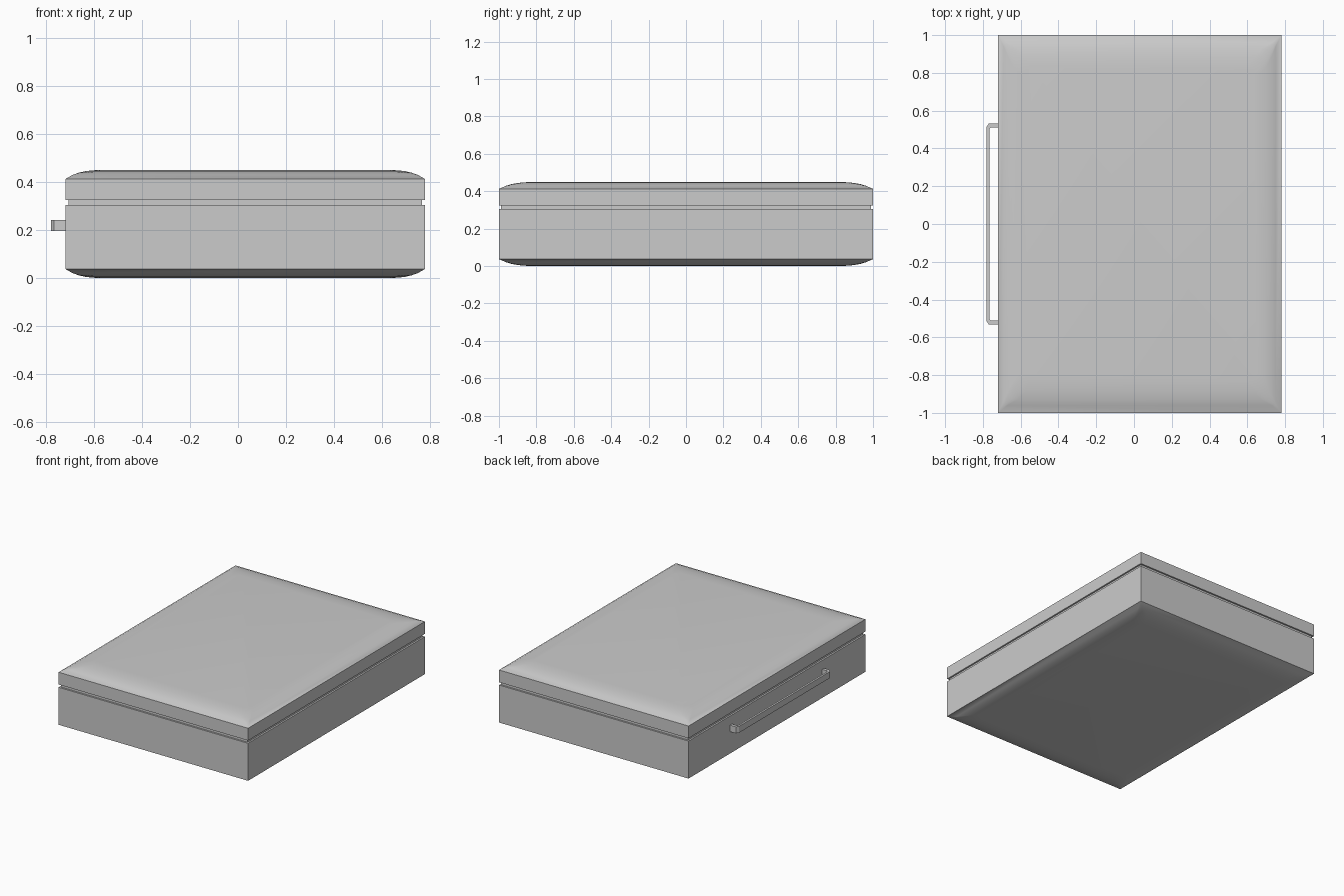
import bpy, bmesh, math

if "Cube" in bpy.data.objects:
    bpy.data.objects.remove(bpy.data.objects["Cube"])

CX, HX, HY = 0.03, 0.75, 1.0   # case centre and half sizes
SEG = 6                        # corner segments


def ring(bm, ix, iy, r, z):
    """Rectangle inset by ix, iy with rounded corners of radius r."""
    verts = []
    for k, (sx, sy) in enumerate([(1, 1), (-1, 1), (-1, -1), (1, -1)]):
        for i in range(SEG + 1):
            a = math.pi / 2 * (k + i / SEG)
            verts.append(bm.verts.new((
                CX + sx * (HX - ix - r) + r * math.cos(a),
                sy * (HY - iy - r) + r * math.sin(a), z)))
    return verts


def finish(bm, name):
    bmesh.ops.remove_doubles(bm, verts=bm.verts, dist=1e-5)
    bmesh.ops.recalc_face_normals(bm, faces=bm.faces)
    me = bpy.data.meshes.new(name)
    bm.to_mesh(me)
    bm.free()
    ob = bpy.data.objects.new(name, me)
    bpy.context.collection.objects.link(ob)
    return ob


def shell(name, profile):
    """Loft rings (inset x, inset y, radius, z), capping the first one."""
    bm = bmesh.new()
    rings = [ring(bm, *p) for p in profile]
    for a, b in zip(rings, rings[1:]):
        n = len(a)
        for i in range(n):
            j = (i + 1) % n
            bm.faces.new((a[i], a[j], b[j], b[i]))
    bm.faces.new(rings[0])
    ob = finish(bm, name)
    bpy.ops.object.select_all(action='DESELECT')
    bpy.context.view_layer.objects.active = ob
    ob.select_set(True)
    bpy.ops.object.shade_smooth_by_angle(angle=math.radians(20))


# pillowed face: inset x, inset y, corner radius, drop from the flat
DOME = [(0.13, 0.17, 0.05, 0.0), (0.085, 0.115, 0.06, 0.004),
        (0.055, 0.07, 0.05, 0.011), (0.03, 0.04, 0.02, 0.02),
        (0, 0, 0, 0.037)]
GROOVE = 0.012

# lower case, with the recessed seam above it
shell("case_base", [(x, y, r, d) for x, y, r, d in DOME] +
      [(0, 0, 0, 0.305), (GROOVE, GROOVE, 0, 0.305), (GROOVE, GROOVE, 0, 0.325)])

# lid
shell("case_lid", [(x, y, r, 0.45 - d) for x, y, r, d in DOME] +
      [(0, 0, 0, 0.325), (GROOVE, GROOVE, 0, 0.325)])

# carrying handle: chamfered bracket outline extruded upwards
half = [(-0.71, 0.51), (-0.71, 0.533), (-0.768, 0.533), (-0.78, 0.515)]
inner = [(-0.765, 0.51), (-0.755, 0.51)]
outline = half + [(x, -y) for x, y in reversed(half)]
outline += [(-0.757, -0.512), (-0.766, -0.502), (-0.766, 0.502), (-0.757, 0.512)]
bm = bmesh.new()
face = bm.faces.new([bm.verts.new((x, y, 0.195)) for x, y in outline])
top = bmesh.ops.extrude_face_region(bm, geom=[face], use_keep_orig=True)["geom"]
bmesh.ops.translate(bm, vec=(0, 0, 0.046),
                    verts=[v for v in top if isinstance(v, bmesh.types.BMVert)])
finish(bm, "handle")
